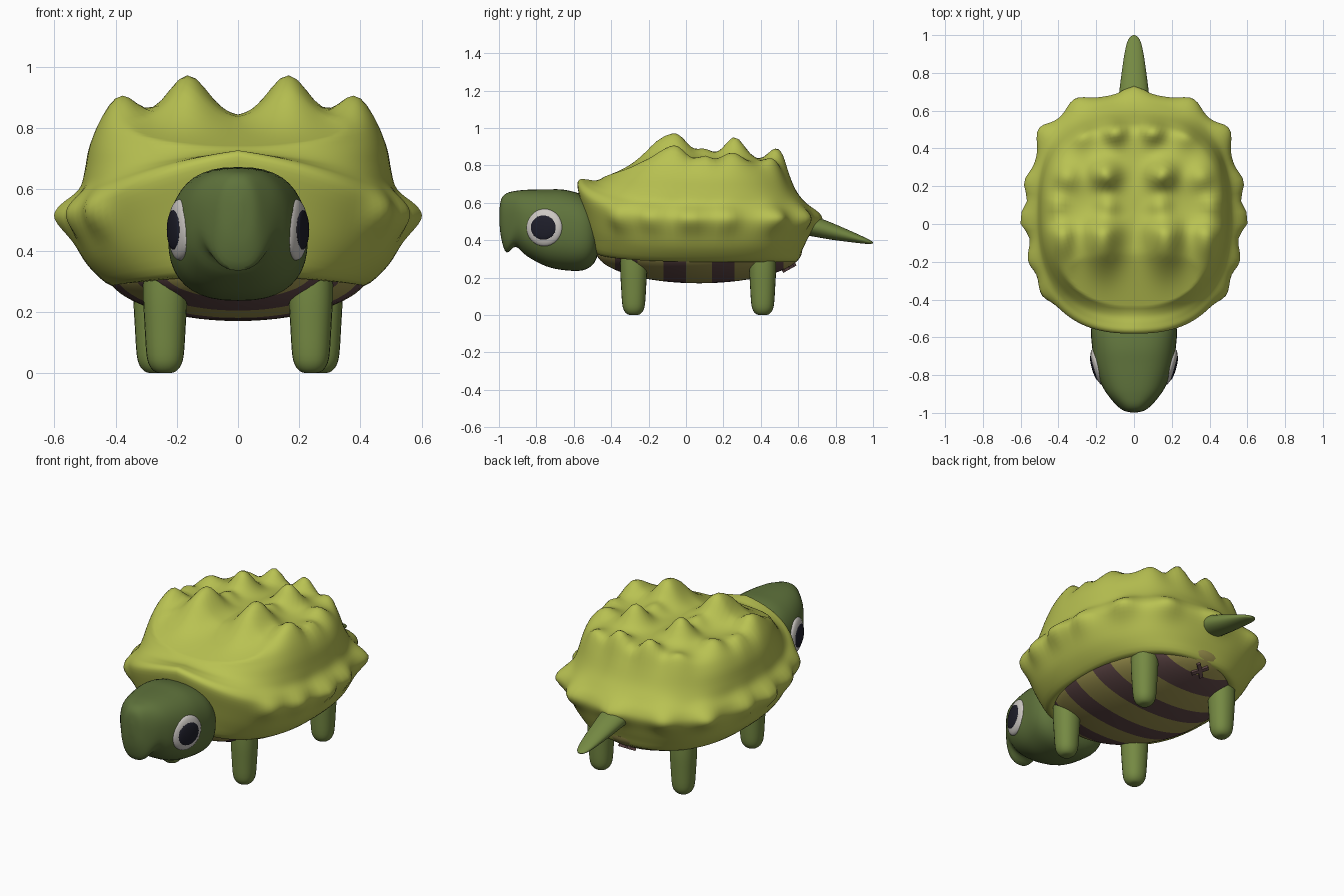
import bpy, bmesh, math
from mathutils import Vector, Matrix

if "Cube" in bpy.data.objects:
    bpy.data.objects.remove(bpy.data.objects["Cube"])


def material(name, rgb):
    m = bpy.data.materials.new(name)
    m.diffuse_color = (*rgb, 1)
    m.use_nodes = True
    m.node_tree.nodes["Principled BSDF"].inputs["Base Color"].default_value = m.diffuse_color
    return m


SHELL = material("shell lime", (0.485, 0.54, 0.084))
SKIN = material("skin green", (0.178, 0.252, 0.056))
HEAD = material("head green", (0.115, 0.172, 0.045))
BELLY = material("belly olive", (0.352, 0.305, 0.08))
STRIPE = material("stripe brown", (0.12, 0.065, 0.065))
WHITE = material("eye white", (0.61, 0.58, 0.55))
PUPIL = material("pupil dark", (0.013, 0.013, 0.023))


def finish(name, bm, *mats, angle=50):
    bmesh.ops.recalc_face_normals(bm, faces=bm.faces[:])
    me = bpy.data.meshes.new(name)
    bm.to_mesh(me)
    bm.free()
    ob = bpy.data.objects.new(name, me)
    bpy.context.collection.objects.link(ob)
    for m in mats:
        me.materials.append(m)
    bpy.ops.object.select_all(action='DESELECT')
    ob.select_set(True)
    bpy.context.view_layer.objects.active = ob
    bpy.ops.object.shade_smooth_by_angle(angle=math.radians(angle))
    return ob


def smooth_rows(rows, n):
    """Catmull-Rom interpolation of tuples."""
    out = []
    for i in range(len(rows) - 1):
        p = [rows[max(0, min(len(rows) - 1, i + k))] for k in (-1, 0, 1, 2)]
        for s in range(n):
            t = s / n
            out.append(tuple(0.5 * (2 * b + (c - a) * t + (2 * a - 5 * b + 4 * c - d) * t * t
                                    + (3 * b - a - 3 * c + d) * t ** 3) for a, b, c, d in zip(*p)))
    return out + [rows[-1]]


def power(v, e):
    return math.copysign(abs(v) ** e, v)


def oval(n, seg):
    """Unit superellipse points."""
    for k in range(seg):
        a = 2 * math.pi * k / seg
        yield power(math.cos(a), 2 / n), power(math.sin(a), 2 / n)


def loft(name, rings, mat, angle=50):
    bm = bmesh.new()
    vs = [[bm.verts.new(p) for p in r] for r in rings]
    seg = len(vs[0])
    for a, b in zip(vs, vs[1:]):
        for k in range(seg):
            bm.faces.new((a[k], a[(k + 1) % seg], b[(k + 1) % seg], b[k]))
    bm.faces.new(vs[0])
    bm.faces.new(vs[-1])
    return finish(name, bm, mat, angle=angle)


# Shell: oval rows (x scale, y scale, height, front lift), then knobs
shell_rows = smooth_rows([
    (.66, .70, .32, .0), (.75, .84, .285, .045), (.89, .90, .35, .085), (.97, .955, .43, .14),
    (1.0, 1.0, .50, .19), (.98, .98, .55, .175), (.93, .92, .60, .125), (.91, .85, .66, .06),
    (.88, .78, .74, .0), (.81, .72, .795, .0), (.66, .61, .822, .0), (.48, .45, .83, .0),
    (.30, .29, .835, .0), (.14, .14, .84, .0), (.01, .01, .84, .0)], 4)
# Knobs on the dome: x, y, height, radius
dome_knobs = [(.165, -.06, .138, .092), (.385, -.06, .09, .072), (.15, .26, .118, .076),
              (.36, .25, .05, .07), (.10, .49, .085, .062), (.28, .48, .05, .068),
              (.14, .10, .045, .06), (.41, .10, .04, .055)]
# Knobs around the rim: x, y, push
rim_knobs = [(.56, .03, .06), (.54, .21, .04), (.47, .47, .055), (.29, .62, .04),
             (0, .69, .045), (.53, -.18, .035), (.46, -.35, .035)]


def shell_point(u, v, sx, sy, z, lift):
    x, y = .55 * u * sx, .065 + (.645 if v < 0 else .62) * v * sy
    front = max(0, -v) ** 2 * (1 - .5 * abs(u))
    z += lift * front
    if z > .7 and sy < .8:
        z = min(z, .745 + .34 * (y + .42))
    base = z
    for kx, ky, h, r in dome_knobs:
        dx, dy = abs(x) - kx, y - ky
        if dy < 0 and ky < 0:
            dy *= .55                                 # long ridge toward the front
        z += h * math.exp(-(dx * dx + dy * dy) / (r * r)) * max(0, min(1, (base - .62) / .14))
    for kx, ky, push in rim_knobs:
        d2 = (abs(x) - kx) ** 2 + (y - ky) ** 2 + (base - .52) ** 2
        out = Vector((x, y - .065)).normalized() * push * math.exp(-d2 / .0048)
        x, y = x + out.x, y + out.y
    return x, y, z


loft("shell", [[shell_point(u, v, *row) for u, v in oval(2.5, 128)] for row in shell_rows], SHELL, 60)

# Belly: closed lower half ellipsoid with straight stripes cut across it
bm = bmesh.new()
bmesh.ops.create_uvsphere(bm, u_segments=64, v_segments=32, radius=1)
bmesh.ops.bisect_plane(bm, geom=bm.verts[:] + bm.edges[:] + bm.faces[:],
                       plane_co=(0, 0, 0), plane_no=(0, 0, 1), clear_outer=True)
bmesh.ops.holes_fill(bm, edges=[e for e in bm.edges if e.is_boundary], sides=0)
for v in bm.verts:
    v.co = (.435 * v.co.x, .07 + .55 * v.co.y, .34 + .17 * v.co.z)
for k in range(-1, 3):
    for y in (-.12 + .26 * k, .26 * k):
        bmesh.ops.bisect_plane(bm, geom=bm.verts[:] + bm.edges[:] + bm.faces[:],
                               plane_co=(0, y, 0), plane_no=(0, 1, 0))
for f in bm.faces:
    y = f.calc_center_median().y
    f.material_index = int((y + .12) % .26 < .12 and -.4 < y < .53)
finish("belly", bm, BELLY, STRIPE)

# Small raised cross under the tail
bm = bmesh.new()
tilt = Matrix.Translation((0, .55, .255)) @ Matrix.Rotation(math.radians(29), 4, 'X')
for a in (45, -45):
    bmesh.ops.create_cube(bm, size=1, matrix=tilt @ Matrix.Rotation(math.radians(a), 4, 'Z')
                          @ Matrix.Diagonal((.095, .02, .022, 1)))
finish("belly_cross", bm, STRIPE, angle=30)

# Head: sections along y (y, top, bottom, half width)
head_rows = smooth_rows([
    (-.998, .56, .50, .012), (-.988, .62, .41, .055), (-.96, .651, .335, .092), (-.91, .664, .365, .135),
    (-.85, .67, .315, .172), (-.75, .672, .262, .207), (-.65, .67, .24, .222), (-.55, .64, .24, .226),
    (-.49, .58, .28, .19), (-.46, .5, .36, .1)], 4)
loft("head", [[(w * u, y, (t + b) / 2 + (t - b) / 2 * v) for u, v in oval(2.5, 40)]
              for y, t, b, w in head_rows], HEAD)

# Tail: tapering flattened loft (y, centre height, half width, half height)
tail_rows = smooth_rows([(.56, .50, .085, .06), (.68, .475, .08, .055), (.78, .448, .068, .045),
                         (.88, .42, .054, .03), (.95, .40, .04, .018), (.985, .39, .025, .01),
                         (1.0, .387, .005, .003)], 3)
loft("tail", [[(w * u, y, z + h * v) for u, v in oval(2, 24)] for y, z, w, h in tail_rows], SKIN)

# Legs: rounded stumps (height, radius)
leg_rows = smooth_rows([(0, .016), (.005, .034), (.024, .051), (.06, .061), (.15, .067),
                        (.25, .072), (.34, .07)], 3)
for side, s in (("right", 1), ("left", -1)):
    for part, x, y in (("front", .238, -.28), ("back", .27, .41)):
        loft(f"{part}_leg_{side}", [[(s * x + r * u, y + r * v, z) for u, v in oval(2.2, 24)]
                                    for z, r in leg_rows], SKIN)

    # Eyes: flattened white disc with a dark pupil in front
    normal = Vector((s * math.cos(.28), -math.sin(.28), 0))
    turn = normal.to_track_quat('Z', 'Y').to_matrix().to_4x4()
    for part, off, size, mat in (("eye", 0, (.1, .1, .03), WHITE),
                                 ("pupil", .02, (.07, .066, .014), PUPIL)):
        pos = Vector((s * .19, -.757, .468)) + normal * off
        bm = bmesh.new()
        bmesh.ops.create_uvsphere(bm, u_segments=32, v_segments=16, radius=1,
                                  matrix=Matrix.Translation(pos) @ turn @ Matrix.Diagonal((*size, 1)))
        finish(f"{part}_{side}", bm, mat)
